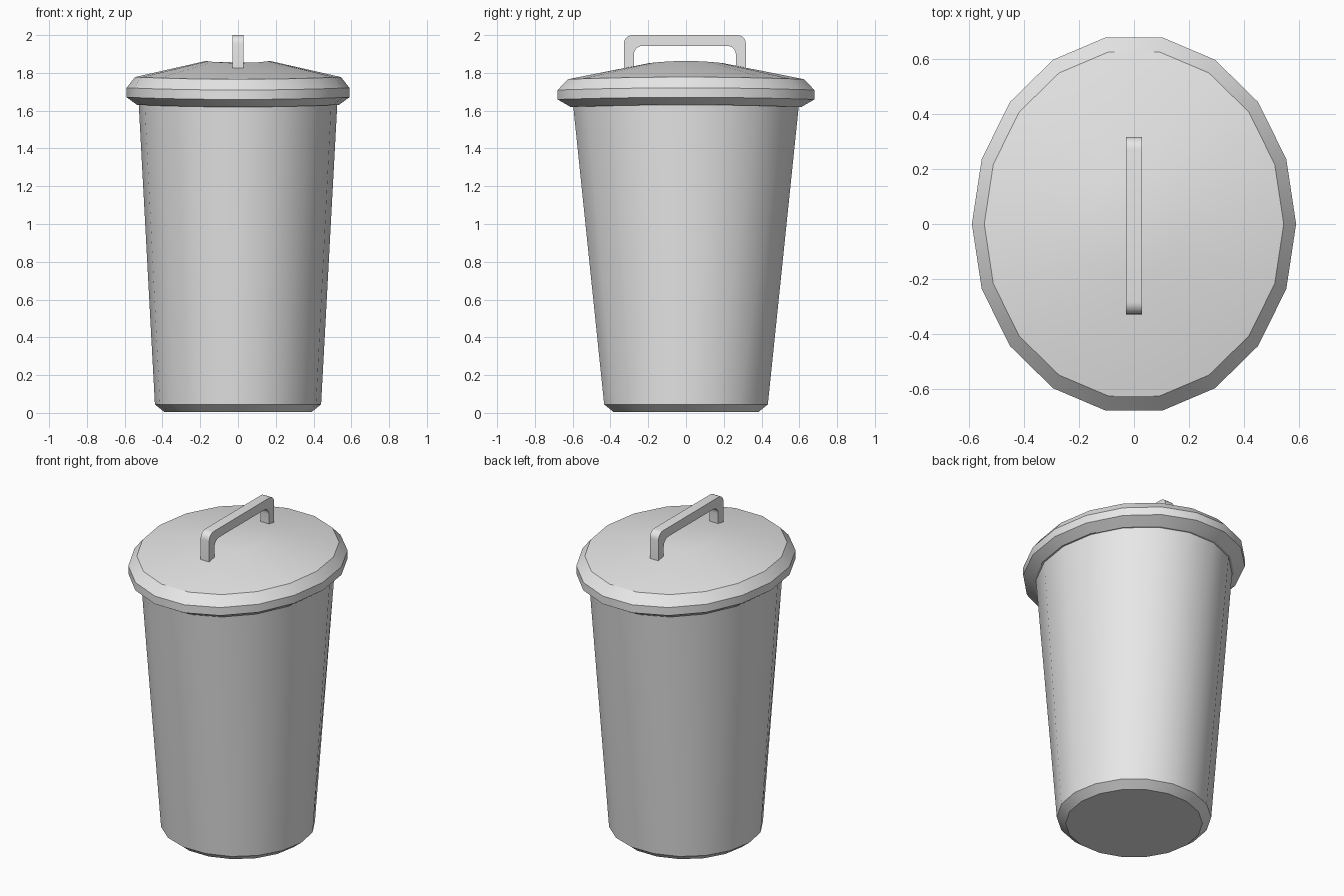
import bpy, bmesh, math

SIDES = 18

cube = bpy.data.objects.get("Cube")
if cube:
    bpy.data.objects.remove(cube, do_unlink=True)

grey = bpy.data.materials.new("plain grey")
grey.use_nodes = True
grey.diffuse_color = (0.8, 0.8, 0.8, 1)
grey.node_tree.nodes["Principled BSDF"].inputs["Base Color"].default_value = (0.8, 0.8, 0.8, 1)


def finish(name, bm):
    bmesh.ops.recalc_face_normals(bm, faces=bm.faces)
    mesh = bpy.data.meshes.new(name)
    bm.to_mesh(mesh)
    bm.free()
    obj = bpy.data.objects.new(name, mesh)
    bpy.context.collection.objects.link(obj)
    mesh.materials.append(grey)
    bpy.ops.object.select_all(action='DESELECT')
    obj.select_set(True)
    bpy.context.view_layer.objects.active = obj
    bpy.ops.object.shade_smooth_by_angle(angle=math.radians(30))
    return obj


def oval_loft(name, profile, bend=0.0):
    """Loft oval rings (x radius, y radius, height) and cap both ends."""
    bm = bmesh.new()
    rings = []
    for rx, ry, z in profile:
        ring = []
        for i in range(SIDES):
            a = math.tau * i / SIDES
            sag = bend * math.cos(2 * a)
            ring.append(bm.verts.new((rx * math.cos(a), ry * math.sin(a), z + sag)))
        rings.append(ring)
    for low, high in zip(rings, rings[1:]):
        for i in range(SIDES):
            j = (i + 1) % SIDES
            bm.faces.new((low[i], low[j], high[j], high[i]))
    bm.faces.new(rings[0])
    bm.faces.new(rings[-1])
    return finish(name, bm)


def arch(half, base, top, radius, steps=5):
    """Outline of a rounded arch in the y-z plane, from -y to +y."""
    points = [(-half, base)]
    for side in (-1, 1):
        for i in range(steps + 1):
            t = math.pi / 2 * i / steps
            a = math.pi - t if side < 0 else math.pi / 2 - t
            points.append((side * (half - radius) + radius * math.cos(a),
                           top - radius + radius * math.sin(a)))
    return points + [(half, base)]


# Tapered bin, round at the foot and oval at the mouth
oval_loft("bin_body", [(0.39, 0.39, 0.005), (0.44, 0.44, 0.045), (0.527, 0.61, 1.66)])

# Overhanging lid with a bevelled rim and a shallow dome
oval_loft("lid", [(0.535, 0.62, 1.625), (0.59, 0.69, 1.665), (0.59, 0.69, 1.715),
                  (0.545, 0.635, 1.772), (0.17, 0.2, 1.857)], bend=0.006)

# Carrying handle, a strip between two arches given a width
bm = bmesh.new()
strips = []
for x in (-0.03, 0.03):
    strips.append([[bm.verts.new((x, y - 0.006, z)) for y, z in arch(*dims)]
                   for dims in ((0.323, 1.825, 2.0, 0.045), (0.27, 1.825, 1.943, 0.045))])
(left_out, left_in), (right_out, right_in) = strips
for a, b in ((left_out, left_in), (right_out, right_in),
             (left_out, right_out), (left_in, right_in)):
    for i in range(len(a) - 1):
        bm.faces.new((a[i], a[i + 1], b[i + 1], b[i]))
for end in (0, -1):
    bm.faces.new((left_out[end], left_in[end], right_in[end], right_out[end]))
finish("lid_handle", bm)
